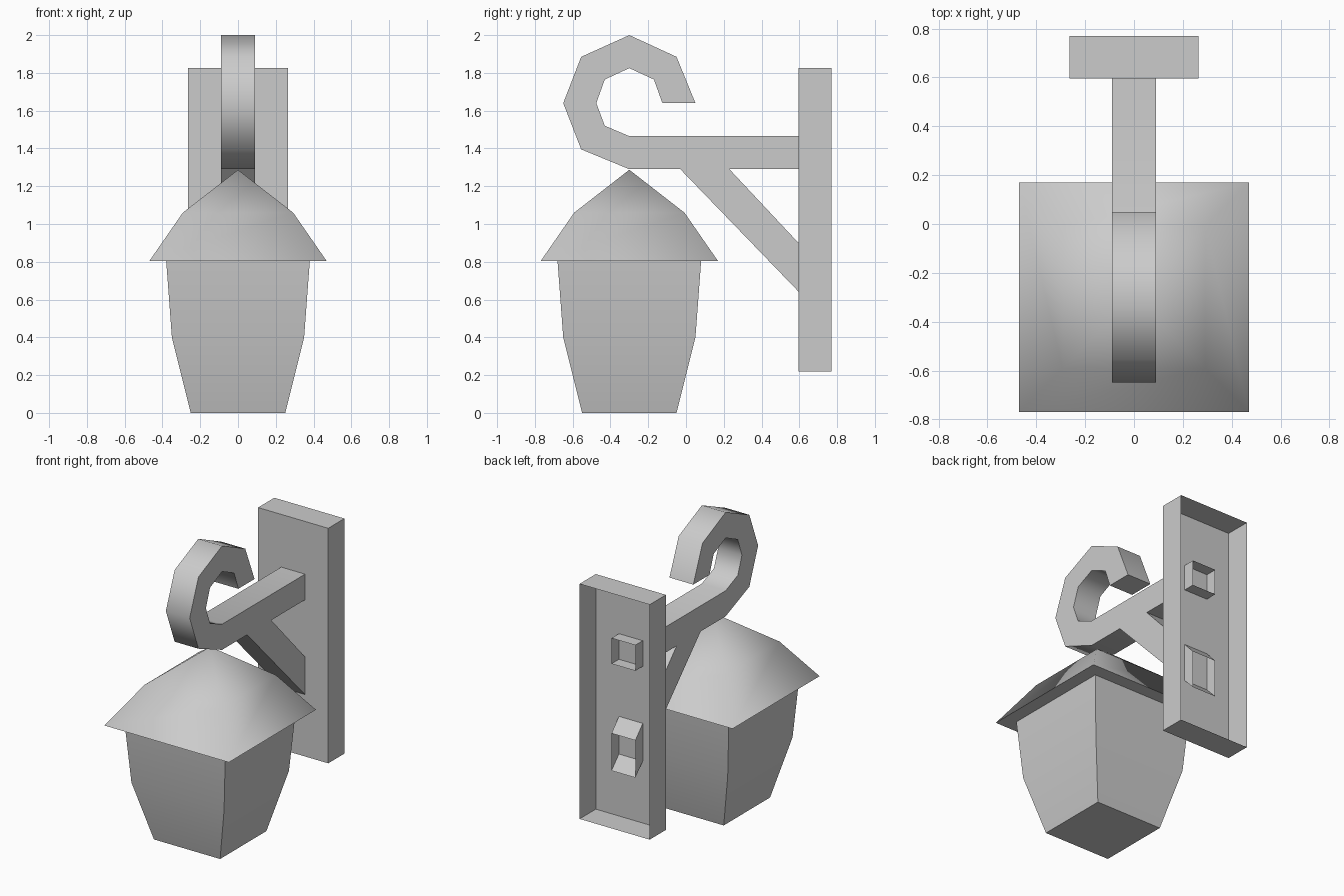
import bpy, bmesh, math

if "Cube" in bpy.data.objects:
    bpy.data.objects.remove(bpy.data.objects["Cube"])


def finish(name, bm, angle):
    me = bpy.data.meshes.new(name)
    bm.to_mesh(me)
    bm.free()
    ob = bpy.data.objects.new(name, me)
    bpy.context.collection.objects.link(ob)
    bpy.ops.object.select_all(action='DESELECT')
    ob.select_set(True)
    bpy.context.view_layer.objects.active = ob
    bpy.ops.object.shade_smooth_by_angle(angle=math.radians(angle))
    return ob


def prism(name, profile, half, open_sides=(), angle=30):
    """Extrude a (y, z) profile along x; open_sides lists edges left without a face."""
    bm = bmesh.new()
    left = [bm.verts.new((-half, y, z)) for y, z in profile]
    right = [bm.verts.new((half, y, z)) for y, z in profile]
    caps = [bm.faces.new(left), bm.faces.new(right[::-1])]
    n = len(profile)
    for i in range(n):
        if i not in open_sides:
            j = (i + 1) % n
            bm.faces.new((left[j], left[i], right[i], right[j]))
    # make faces point outward: the first cap must face -x
    bm.normal_update()
    if caps[0].normal.x > 0:
        bmesh.ops.reverse_faces(bm, faces=bm.faces[:])
    bmesh.ops.triangulate(bm, faces=[f for f in bm.faces if len(f.verts) > 4])
    return finish(name, bm, angle)


# Wall plate: a shallow tray, open at the back
prism("wall_plate", [(0.595, 0.22), (0.77, 0.22), (0.77, 1.825), (0.595, 1.825)],
      0.265, open_sides=(1,))

# Arm with curled hook; its open end pokes through the plate
prism("hook_arm", [
    (0.675, 1.29), (0.675, 1.465), (-0.30, 1.465), (-0.43, 1.52), (-0.475, 1.64),
    (-0.43, 1.765), (-0.30, 1.825), (-0.17, 1.765), (-0.125, 1.64), (0.05, 1.64),
    (-0.05, 1.885), (-0.30, 2.0), (-0.555, 1.885), (-0.65, 1.64), (-0.555, 1.395),
    (-0.30, 1.29)], 0.09, open_sides=(0,), angle=52)

# Diagonal strut from the arm down through the plate
prism("strut", [(-0.03, 1.29), (0.675, 0.56), (0.675, 0.815), (0.23, 1.29)],
      0.09, open_sides=(1, 3))

# Lantern: square rings from the base up to the roof
rings = [(0.25, 0.0), (0.35, 0.40), (0.38, 0.803), (0.47, 0.803), (0.292, 1.06)]
cy = -0.30
bm = bmesh.new()
loops = [[bm.verts.new((sx * r, cy + sy * r, z))
          for sx, sy in ((-1, -1), (1, -1), (1, 1), (-1, 1))] for r, z in rings]
bm.faces.new(loops[0][::-1])
for a, b in zip(loops, loops[1:]):
    for i in range(4):
        j = (i + 1) % 4
        bm.faces.new((a[i], a[j], b[j], b[i]))
tip = bm.verts.new((0, cy, 1.287))
for i in range(4):
    bm.faces.new((loops[-1][i], loops[-1][(i + 1) % 4], tip))
finish("lantern", bm, 74)
